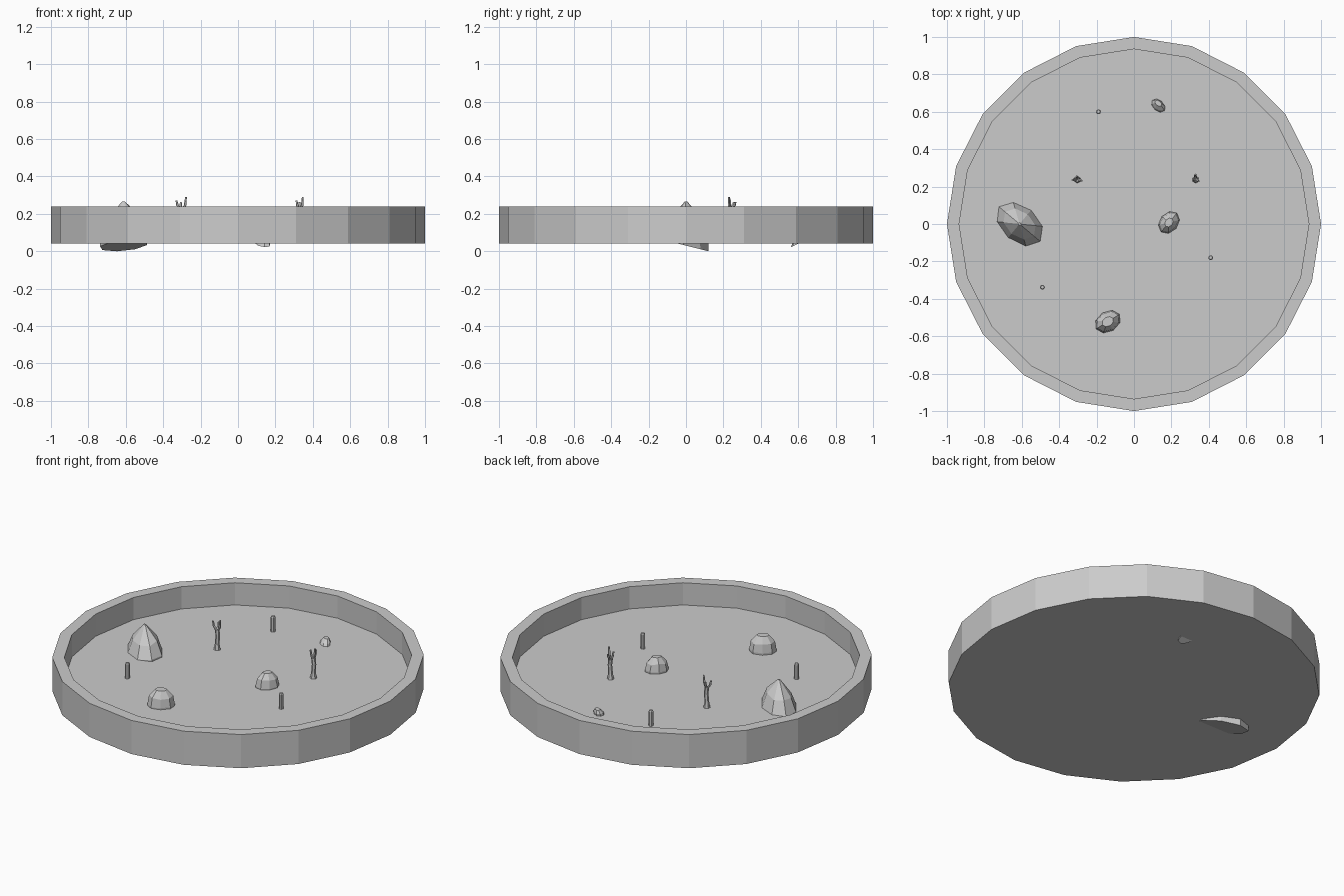
import bpy
import bmesh
import random
from math import cos, sin, pi, radians
from mathutils import Vector

cube = bpy.data.objects.get("Cube")
if cube:
    bpy.data.objects.remove(cube, do_unlink=True)

random.seed(4)
FLOOR = 0.108

stone = bpy.data.materials.new("stone grey")
stone.use_nodes = True
stone.diffuse_color = (0.6, 0.6, 0.6, 1)
stone.node_tree.nodes["Principled BSDF"].inputs["Base Color"].default_value = stone.diffuse_color


def ring(center, rx, ry, sides, turn=0.0):
    """Horizontal oval of points, turned about z."""
    pts = []
    for i in range(sides):
        a = 2 * pi * i / sides + pi / 2
        u, v = rx * cos(a), ry * sin(a)
        pts.append(Vector(center) + Vector((u * cos(turn) - v * sin(turn),
                                            u * sin(turn) + v * cos(turn), 0)))
    return pts


def loft(bm, rings):
    """Skin a stack of rings and cap both ends."""
    loops = [[bm.verts.new(p) for p in r] for r in rings]
    n = len(loops[0])
    for low, high in zip(loops, loops[1:]):
        for i in range(n):
            j = (i + 1) % n
            bm.faces.new((low[i], low[j], high[j], high[i]))
    bm.faces.new(loops[0][::-1])
    bm.faces.new(loops[-1])


def finish(name, bm):
    bmesh.ops.recalc_face_normals(bm, faces=bm.faces[:])
    mesh = bpy.data.meshes.new(name)
    bm.to_mesh(mesh)
    bm.free()
    mesh.materials.append(stone)
    obj = bpy.data.objects.new(name, mesh)
    bpy.context.collection.objects.link(obj)


def rock(name, x, y, half_long, half_short, turn, levels, tilt=0.0, lean=0.0):
    """Faceted boulder: levels are (height, scale); the base follows the tilt."""
    rings = []
    for k, (z, s) in enumerate(levels):
        center = (x, y + lean * (z - FLOOR), z)
        pts = ring(center, half_long * s, half_short * s, 8, radians(turn))
        for p in pts:
            if k == 0:
                p.z += tilt * (p.y - center[1])
            elif k < len(levels) - 1:
                p.z += random.uniform(-0.1, 0.1) * half_short
        rings.append(pts)
    bm = bmesh.new()
    loft(bm, rings)
    finish(name, bm)


def stem(bm, path, sides=6):
    """Tapered shoot through (x, y, z, radius) points."""
    loft(bm, [ring(p[:3], p[3], p[3], sides) for p in path])


# Round tray with a raised rim
bm = bmesh.new()
loft(bm, [ring((0, 0, z), r, r, 20) for r, z in
          ((1, 0.04), (1, 0.24), (0.935, 0.24), (0.935, FLOOR))])
finish("tray", bm)

# Boulders, some poking through the underside
rock("large_rock", -0.612, 0.0, 0.148, 0.1, -40,
     ((0.03, 1.0), (0.11, 0.97), (0.185, 0.68), (0.265, 0.06)), tilt=-0.25)
rock("middle_rock", 0.187, 0.008, 0.066, 0.05, 50,
     ((0.07, 0.95), (0.115, 1.0), (0.16, 0.85), (0.192, 0.4)))
rock("front_rock", -0.14, -0.522, 0.074, 0.055, 32,
     ((0.07, 0.95), (0.115, 1.0), (0.168, 0.88), (0.205, 0.45)))
rock("sunken_rock", 0.13, 0.632, 0.046, 0.03, -40,
     ((0.042, 1.1), (0.09, 1.05), (0.12, 0.85), (0.138, 0.45)), tilt=0.5, lean=0.45)

# Short upright posts
for name, x, y in (("back_post", -0.19, 0.6), ("left_post", 0.41, -0.18),
                   ("right_post", -0.49, -0.338)):
    bm = bmesh.new()
    stem(bm, [(x, y, 0.1, 0.013), (x, y, 0.193, 0.013), (x, y, 0.2, 0.009)], 8)
    finish(name, bm)

# Forked shrubs: a bent trunk and three shoots
SHOOTS = ((-0.026, -0.002, 0.272), (-0.003, 0.018, 0.264), (0.025, -0.006, 0.29))
for name, x, y, spread in (("right_shrub", -0.303, 0.237, 1.0),
                           ("left_shrub", 0.33, 0.237, 0.65)):
    bm = bmesh.new()
    stem(bm, [(x, y, 0.1, 0.02), (x, y, 0.14, 0.013),
              (x + 0.004, y, 0.19, 0.012), (x, y, 0.23, 0.013)])
    for dx, dy, top in SHOOTS:
        dx *= spread
        dy /= spread
        stem(bm, [(x, y, 0.215, 0.008), (x + dx * 0.8, y + dy * 0.8, 0.245, 0.007),
                  (x + dx, y + dy, top, 0.005)], 5)
    finish(name, bm)
